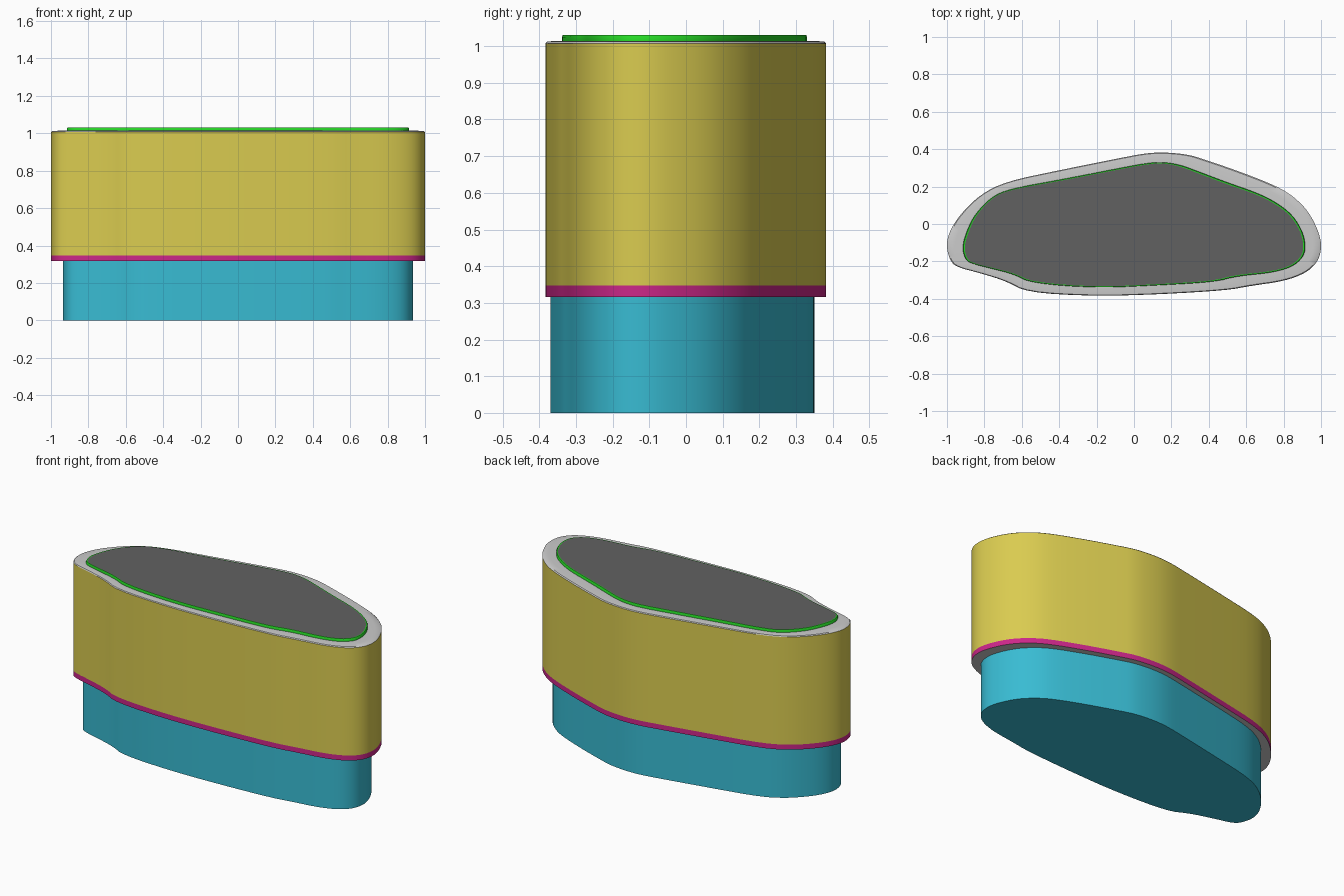
import bpy, bmesh
from math import radians

if "Cube" in bpy.data.objects:
    bpy.data.objects.remove(bpy.data.objects["Cube"])

# Matching outlines: outer wall and the smaller top panel, (x, y) counter-clockwise
OUTER = [(1, -.12), (.985, -.04), (.93, .07), (.85, .15), (.76, .205), (.57, .28), (.38, .345),
         (.29, .373), (.165, .385), (.06, .38), (-.07, .355), (-.395, .29), (-.68, .23),
         (-.82, .16), (-.93, .05), (-.985, -.04), (-1, -.115), (-.98, -.19), (-.945, -.225),
         (-.82, -.257), (-.68, -.3), (-.57, -.36), (-.21, -.38), (.14, -.37), (.5, -.348),
         (.62, -.325), (.8, -.3), (.92, -.255), (.98, -.195)]
INNER = [(.915, -.12), (.9, -.04), (.845, .05), (.76, .115), (.66, .165), (.5, .22), (.34, .28),
         (.245, .315), (.15, .33), (.06, .322), (-.05, .302), (-.37, .24), (-.66, .188),
         (-.76, .145), (-.85, .05), (-.893, -.04), (-.915, -.12), (-.9, -.18), (-.87, -.205),
         (-.76, -.232), (-.64, -.262), (-.545, -.31), (-.2, -.335), (.14, -.32), (.43, -.303),
         (.55, -.272), (.73, -.255), (.84, -.225), (.9, -.175)]


def fit(pts, x0, x1, y0, y1):
    """Scale an outline to exact bounds."""
    xs, ys = [p[0] for p in pts], [p[1] for p in pts]
    return [(x0 + (x - min(xs)) * (x1 - x0) / (max(xs) - min(xs)),
             y0 + (y - min(ys)) * (y1 - y0) / (max(ys) - min(ys))) for x, y in pts]


def rounded(pts, steps=2):
    """Corner cutting for a soft outline."""
    for _ in range(steps):
        new = []
        for a, b in zip(pts, pts[1:] + pts[:1]):
            for t in (.25, .75):
                new.append((a[0] + (b[0] - a[0]) * t, a[1] + (b[1] - a[1]) * t))
        pts = new
    return pts


def mix(a, b, t):
    return [(p[0] + (q[0] - p[0]) * t, p[1] + (q[1] - p[1]) * t) for p, q in zip(a, b)]


def loft(name, sections, color=None, bottom=False, top=False):
    """Skin a stack of (outline, z) sections, listed bottom to top."""
    bm = bmesh.new()
    rings = [[bm.verts.new((x, y, z)) for x, y in pts] for pts, z in sections]
    n = len(rings[0])
    for a, b in zip(rings, rings[1:]):
        for i in range(n):
            j = (i + 1) % n
            bm.faces.new((a[i], a[j], b[j], b[i]))
    if bottom:
        bm.faces.new(rings[0][::-1])
    if top:
        bm.faces.new(rings[-1])
    me = bpy.data.meshes.new(name)
    bm.to_mesh(me)
    bm.free()
    ob = bpy.data.objects.new(name, me)
    bpy.context.collection.objects.link(ob)
    if color:
        mat = bpy.data.materials.new(name)
        mat.diffuse_color = (*color, 1)
        mat.use_nodes = True
        mat.node_tree.nodes["Principled BSDF"].inputs["Base Color"].default_value = mat.diffuse_color
        me.materials.append(mat)
    bpy.context.view_layer.objects.active = ob
    bpy.ops.object.select_all(action='DESELECT')
    ob.select_set(True)
    bpy.ops.object.shade_smooth_by_angle(angle=radians(35))
    return ob


outer = fit(rounded(OUTER), -1, 1, -.383, .382)
inner = fit(rounded(INNER), -.915, .915, -.338, .33)
base = fit(outer, -.935, .935, -.37, .35)

# Recessed plinth
loft("base_plinth", [(base, 0), (base, .318)], (.04, .5, .65), bottom=True)
# Grey underside of the overhang
loft("housing_underside", [(outer, .316), (base, .316)][::-1])
# Trim stripe and main side wall
loft("lower_trim", [(outer, .316), (outer, .347)], (.6, .02, .25))
loft("side_wall", [(outer, .347), (outer, 1.007)], (.7, .6, .08))
# Grey top rim, softly rounded at the outer edge
loft("top_rim", [(outer, 1.007), (mix(outer, inner, .08), 1.012),
                 (mix(outer, inner, .5), 1.014), (inner, 1.014)])
# Raised edge band and dark panel
lip = mix(outer, inner, 1.12)
loft("panel_edge", [(inner, 1.012), (inner, 1.025), (mix(outer, inner, 1.04), 1.03),
                    (lip, 1.03)], (.02, .7, .02))
loft("top_panel", [(lip, 1.029), (lip, 1.03)], (.12, .12, .12), top=True)
